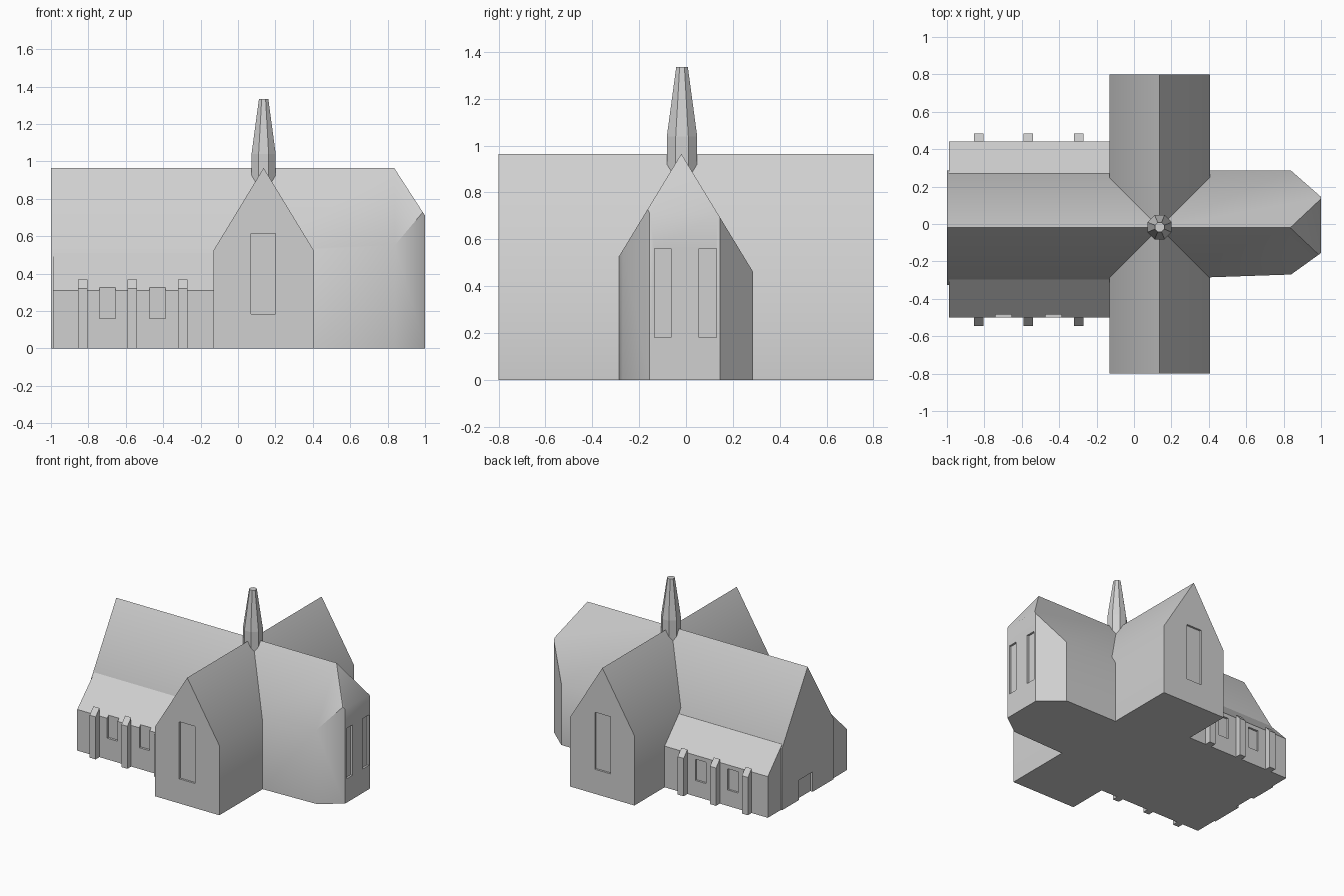
import bpy, bmesh, math
from mathutils import Vector

if "Cube" in bpy.data.objects:
    bpy.data.objects.remove(bpy.data.objects["Cube"])

stone = bpy.data.materials.new("pale grey stone")
stone.diffuse_color = (0.63, 0.63, 0.63, 1)
stone.use_nodes = True
stone.node_tree.nodes["Principled BSDF"].inputs["Base Color"].default_value = stone.diffuse_color

CX, CY, RIDGE, PITCH = 0.137, -0.02, 0.965, 1.645


def finish(name, bm):
    bmesh.ops.recalc_face_normals(bm, faces=bm.faces)
    me = bpy.data.meshes.new(name)
    bm.to_mesh(me)
    bm.free()
    ob = bpy.data.objects.new(name, me)
    bpy.context.collection.objects.link(ob)
    me.materials.append(stone)
    return ob


def prism(points, direction):
    """Extrude a closed 3D outline along a direction."""
    bm = bmesh.new()
    f = bm.faces.new([bm.verts.new(p) for p in points])
    r = bmesh.ops.extrude_face_region(bm, geom=[f])
    vs = [g for g in r["geom"] if isinstance(g, bmesh.types.BMVert)]
    bmesh.ops.translate(bm, verts=vs, vec=direction)
    bmesh.ops.recalc_face_normals(bm, faces=bm.faces)
    return bm


def slice_off(bm, co, normal):
    """Cut a convex solid by a plane, dropping the side the normal faces."""
    bmesh.ops.bisect_plane(bm, geom=bm.verts[:] + bm.edges[:] + bm.faces[:],
                           plane_co=co, plane_no=normal, clear_outer=True)
    bmesh.ops.holes_fill(bm, edges=[e for e in bm.edges if e.is_boundary])
    bmesh.ops.recalc_face_normals(bm, faces=bm.faces)


def gabled(plan, axis):
    """Walls from a floor plan, with a gable roof along the given axis."""
    bm = prism([(x, y, 0) for x, y in plan], (0, 0, 1.5))
    for s in (-1, 1):
        n = (0, s * PITCH, 1) if axis == "x" else (s * PITCH, 0, 1)
        slice_off(bm, (CX, CY, RIDGE), n)
    return bm


def recess(ob, boxes):
    """Cut box recesses (x0, x1, y0, y1, z0, z1) into an object."""
    bpy.context.view_layer.objects.active = ob
    for x0, x1, y0, y1, z0, z1 in boxes:
        c = finish("cutter", prism([(x0, y0, z0), (x1, y0, z0), (x1, y1, z0),
                                    (x0, y1, z0)], (0, 0, z1 - z0)))
        c.hide_render = True
        m = ob.modifiers.new("cut", "BOOLEAN")
        m.operation, m.solver, m.object = "DIFFERENCE", "EXACT", c
        bpy.ops.object.modifier_apply(modifier=m.name)
        bpy.data.objects.remove(c)


def smooth(ob, angle=40):
    bpy.ops.object.select_all(action="DESELECT")
    ob.select_set(True)
    bpy.context.view_layer.objects.active = ob
    bpy.ops.object.shade_smooth_by_angle(angle=math.radians(angle))


# Nave with a door in the west gable
nave = finish("nave", gabled([(-1, -0.325), (CX, -0.325), (CX, 0.285), (-1, 0.285)], "x"))
recess(nave, [(-1.1, -0.98, -0.08, 0.08, -0.1, 0.15)])
smooth(nave)

# Transept with one tall window at each end
transept = finish("transept", gabled([(-0.13, -0.8), (0.405, -0.8), (0.405, 0.8), (-0.13, 0.8)], "y"))
recess(transept, [(0.07, 0.2, -0.9, -0.785, 0.185, 0.615),
                  (0.07, 0.2, 0.785, 0.9, 0.185, 0.615)])
smooth(transept)

# Choir with angled corners, hipped end and two windows
bm = gabled([(CX, -0.287), (0.405, -0.285), (0.84, -0.27), (1, -0.155),
             (1, 0.145), (0.84, 0.285), (CX, 0.285)], "x")
slice_off(bm, (0.835, CY, RIDGE), (0.255, 0, 0.165))
choir = finish("choir", bm)
recess(choir, [(0.985, 1.1, -0.135, -0.065, 0.18, 0.56),
               (0.985, 1.1, 0.055, 0.13, 0.18, 0.56)])
smooth(choir)

# Low side aisles under the nave roof
section = [(-0.50, 0), (-0.50, 0.31), (-0.295, 0.512), (-0.2, 0.53),
           (0.2, 0.53), (0.272, 0.487), (0.44, 0.31), (0.44, 0)]
aisles = finish("aisles", prism([(-0.99, y, z) for y, z in section], (0.99, 0, 0)))
cuts = [(-1.1, -0.98, -0.08, 0.08, -0.1, 0.15)]
for x in (-0.697, -0.43):
    cuts.append((x - 0.043, x + 0.043, -0.6, -0.483, 0.16, 0.33))
    cuts.append((x - 0.043, x + 0.043, 0.425, 0.6, 0.12, 0.28))
recess(aisles, cuts)

# Buttresses with sloping tops along both aisles
for side, wall, s, top in (("south", -0.50, -1, 0.37), ("north", 0.44, 1, 0.335)):
    for i, x in enumerate((-0.83, -0.565, -0.295)):
        prof = [(0, 0), (0.045, 0), (0.045, top - 0.05), (0, top)]
        pts = [(x - 0.025, wall + s * d, z) for d, z in prof]
        finish(f"{side}_buttress_{i + 1}", prism(pts, (0.05, 0, 0)))

# Octagonal spire over the crossing
bm = bmesh.new()
rings = []
for r, z in ((0.07, 0.84), (0.07, 1.04), (0.027, 1.335)):
    rings.append([bm.verts.new((CX + r * math.cos(math.radians(45 * k + 22.5)),
                                CY + 0.003 + r * math.sin(math.radians(45 * k + 22.5)), z))
                  for k in range(8)])
for a, b in zip(rings, rings[1:]):
    for k in range(8):
        j = (k + 1) % 8
        bm.faces.new((a[k], a[j], b[j], b[k]))
bm.faces.new(rings[0])
bm.faces.new(rings[-1])
finish("spire", bm)
